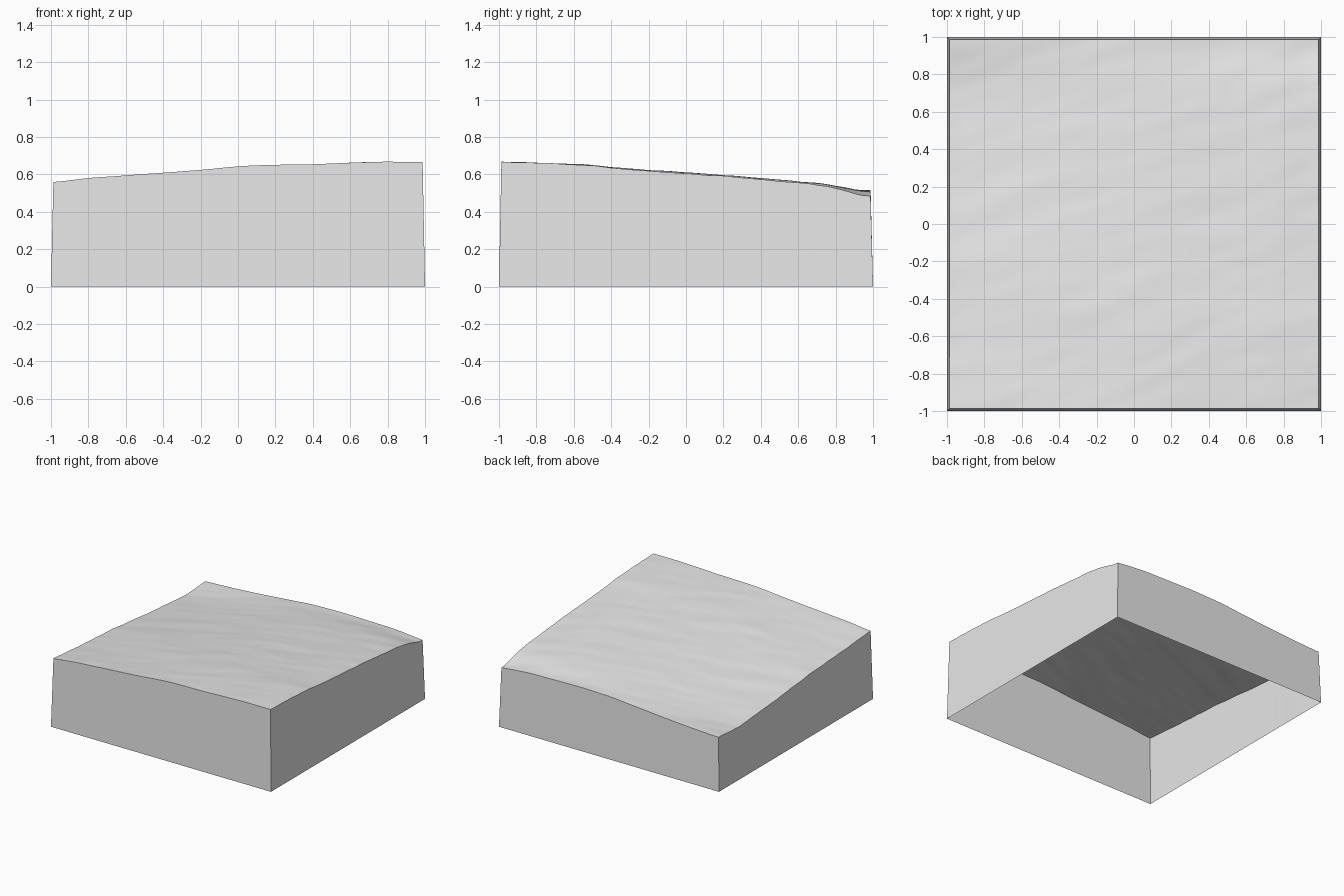
import bpy, bmesh, math
from mathutils import Vector, noise

if "Cube" in bpy.data.objects:
    bpy.data.objects.remove(bpy.data.objects["Cube"], do_unlink=True)

GRID = 72        # cells along each side of the terrain
TOP = 0.987      # half width of the terrain; the skirt flares out to 1

# Edge heights at even steps from -1 to 1
FRONT = [.56, .585, .602, .62, .643, .652, .658, .668, .667]
BACK = [.44, .45, .468, .492, .509, .514, .512, .506, .485]
LEFT_SIDE = [.56, .54, .525, .51, .487, .462, .443, .426, .44]
RIGHT_SIDE = [.667, .66, .645, .622, .605, .587, .565, .538, .485]


def sample(profile, t):
    """Smooth curve through the profile heights, t from 0 to 1."""
    last = len(profile) - 1
    i = min(int(t * last), last - 1)
    f = t * last - i
    a, b, c, d = (profile[min(max(i + k, 0), last)] for k in (-1, 0, 1, 2))
    return b + f * (c - a + f * (2*a - 5*b + 4*c - d + f * (3*(b - c) + d - a))) / 2


def height(u, v):
    """Blend the four edges across the tile and add fine ripples."""
    across = sample(FRONT, u) * (1 - v) + sample(BACK, u) * v
    along = sample(LEFT_SIDE, v) * (1 - u) + sample(RIGHT_SIDE, v) * u
    corners = ((FRONT[0] * (1 - u) + FRONT[-1] * u) * (1 - v)
               + (BACK[0] * (1 - u) + BACK[-1] * u) * v)
    ripple = (noise.noise(Vector((u * 4, v * 14 - u * 4, 0))) * .004
              + noise.noise(Vector((u * 9, v * 26 - u * 7, 5))) * .002)
    return across + along - corners + ripple


def surface_point(u, v):
    return Vector(((2*u - 1) * TOP, (2*v - 1) * TOP, height(u, v)))


def make_object(name, bm, material):
    bmesh.ops.recalc_face_normals(bm, faces=bm.faces)
    mesh = bpy.data.meshes.new(name)
    bm.to_mesh(mesh)
    bm.free()
    mesh.materials.append(material)
    obj = bpy.data.objects.new(name, mesh)
    bpy.context.collection.objects.link(obj)
    bpy.ops.object.select_all(action='DESELECT')
    obj.select_set(True)
    bpy.context.view_layer.objects.active = obj
    bpy.ops.object.shade_smooth_by_angle(angle=math.radians(35))
    return obj


grey = bpy.data.materials.new("light_grey")
grey.use_nodes = True
grey.diffuse_color = (.8, .8, .8, 1)
grey.node_tree.nodes["Principled BSDF"].inputs["Base Color"].default_value = (.8, .8, .8, 1)

# Rolling ground surface
bm = bmesh.new()
bmesh.ops.create_grid(bm, x_segments=GRID, y_segments=GRID, size=1)
for vert in bm.verts:
    vert.co = surface_point((vert.co.x + 1) / 2, (vert.co.y + 1) / 2)
make_object("terrain_surface", bm, grey)

# Flared skirt around the four sides, open underneath
bm = bmesh.new()
steps = [i / GRID for i in range(GRID)]
loop = ([(t, 0) for t in steps] + [(1, t) for t in steps]
        + [(1 - t, 1) for t in steps] + [(0, 1 - t) for t in steps])
upper = [bm.verts.new(surface_point(u, v)) for u, v in loop]
lower = [bm.verts.new((2*u - 1, 2*v - 1, 0)) for u, v in loop]
for i in range(len(loop)):
    bm.faces.new((lower[i - 1], lower[i], upper[i], upper[i - 1]))
make_object("terrain_skirt", bm, grey)
